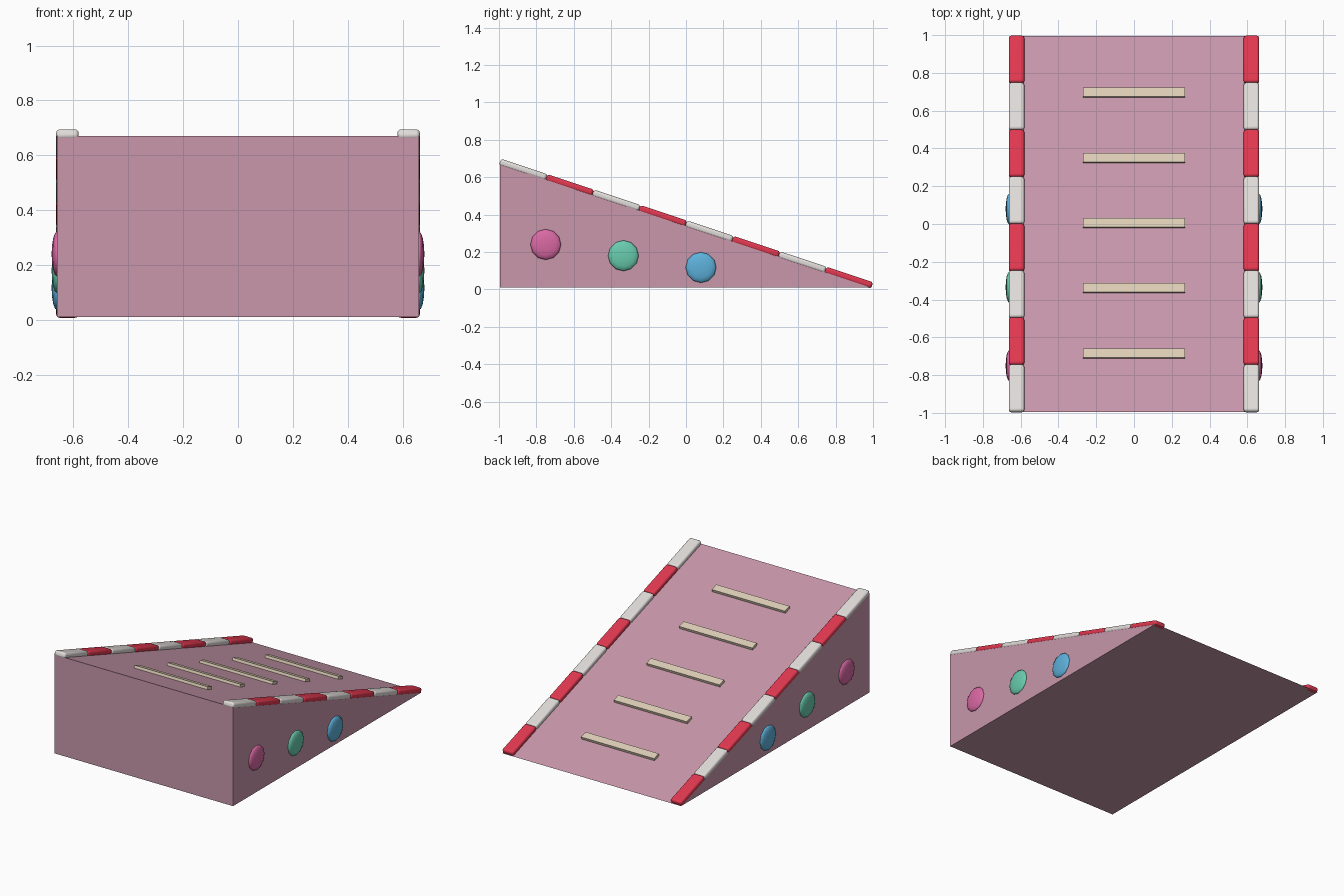
import bpy, math
from mathutils import Matrix

cube = bpy.data.objects.get("Cube")
if cube:
    bpy.data.objects.remove(cube, do_unlink=True)


def material(name, r, g, b):
    m = bpy.data.materials.new(name)
    m.use_nodes = True
    m.diffuse_color = (r, g, b, 1)
    m.node_tree.nodes["Principled BSDF"].inputs["Base Color"].default_value = (r, g, b, 1)
    return m


ROSE = material("dusty rose", 0.58, 0.31, 0.41)
RED = material("curb red", 0.76, 0.04, 0.08)
WHITE = material("curb white", 0.75, 0.72, 0.70)
TAN = material("slat tan", 0.73, 0.62, 0.47)
PINK = material("dot pink", 0.70, 0.14, 0.37)
GREEN = material("dot green", 0.14, 0.60, 0.42)
BLUE = material("dot blue", 0.11, 0.44, 0.71)

HALF_W, HALF_L = 0.66, 0.995
LOW, HIGH = 0.01, 0.67
SLOPE = (LOW - HIGH) / (2 * HALF_L)
ANGLE = math.atan(SLOPE)


def surface(y):
    return HIGH + SLOPE * (y + HALF_L)


def box(name, size, x, y, lift, mat, bevel=0, segments=1):
    """Box lying along the slope, its centre raised above the surface."""
    bpy.ops.mesh.primitive_cube_add(size=1, location=(x, y, surface(y) + lift),
                                    rotation=(ANGLE, 0, 0))
    ob = bpy.context.object
    ob.name = name
    ob.scale = size
    bpy.ops.object.transform_apply(location=False, rotation=False, scale=True)
    ob.data.materials.append(mat)
    if bevel:
        mod = ob.modifiers.new("rounded edges", "BEVEL")
        mod.width, mod.segments = bevel, segments
        bpy.ops.object.shade_smooth_by_angle(angle=math.radians(40))
    return ob


# Solid wedge body: side profile repeated on both sides
profile = [(-HALF_L, LOW), (HALF_L, LOW), (-HALF_L, HIGH)]
verts = [(x, y, z) for x in (-HALF_W, HALF_W) for y, z in profile]
faces = [(0, 2, 1), (3, 4, 5), (0, 1, 4, 3), (1, 2, 5, 4), (2, 0, 3, 5)]
mesh = bpy.data.meshes.new("ramp_body")
mesh.from_pydata(verts, [], faces)
mesh.materials.append(ROSE)
bpy.context.collection.objects.link(bpy.data.objects.new("ramp_body", mesh))

# Striped curbs along both edges
COUNT = 8
step = 2 * HALF_L / COUNT
for side, sx in (("left", 1), ("right", -1)):
    for i in range(COUNT):
        y = -HALF_L + step * (i + 0.5)
        box(f"{side}_curb_{i + 1}", (0.082, step / math.cos(ANGLE), 0.036),
            sx * 0.622, y, 0.011, RED if i % 2 else WHITE, 0.013, 3)

# Grip slats across the slope
for i in range(5):
    box(f"slat_{i + 1}", (0.54, 0.05, 0.02), 0, -0.685 + 0.345 * i, 0.008, TAN)

# Flattened round dots on both sides
dots = [("pink_dot", -0.75, 0.24, PINK), ("green_dot", -0.335, 0.18, GREEN),
        ("blue_dot", 0.08, 0.117, BLUE)]
for side, sx in (("left", 1), ("right", -1)):
    for name, y, z, mat in dots:
        bpy.ops.mesh.primitive_uv_sphere_add(segments=12, ring_count=8, radius=0.082,
                                             location=(sx * HALF_W, y, z))
        ob = bpy.context.object
        ob.name = f"{side}_{name}"
        ob.data.transform(Matrix.Diagonal((0.24, 1, 1, 1)) @ Matrix.Rotation(math.pi / 2, 4, "Y"))
        ob.data.materials.append(mat)
        bpy.ops.object.shade_smooth()
